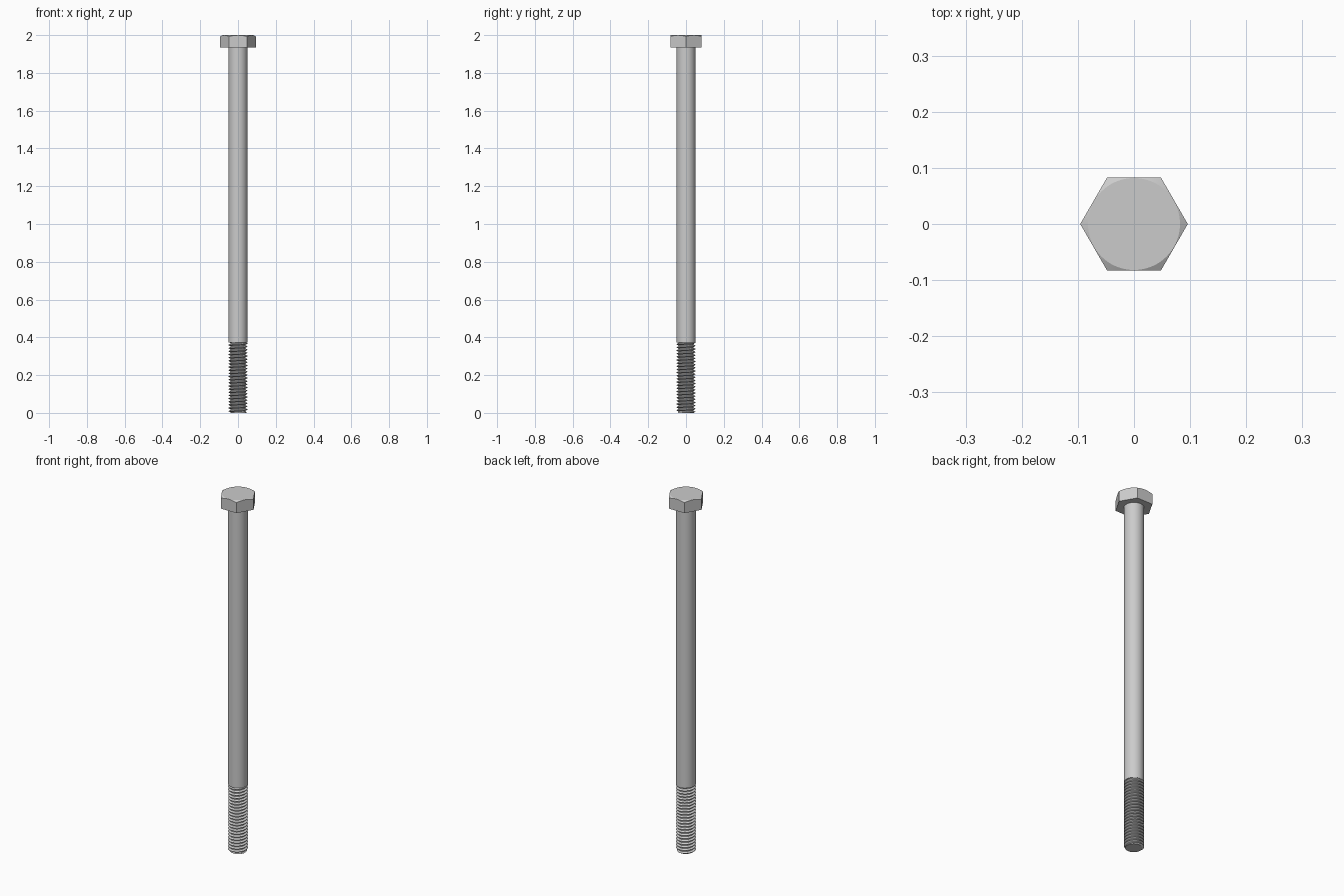
import bpy, bmesh, math

if "Cube" in bpy.data.objects:
    bpy.data.objects.remove(bpy.data.objects["Cube"])

TAU = 2 * math.pi
R = 0.05            # shank and thread crest radius
ROOT = 0.04         # thread root radius
PITCH = 1 / 60
THREAD_TOP = 0.375
HEAD_Z = 1.934
APOTHEM = 0.083


def finish(name, bm, angle):
    bmesh.ops.recalc_face_normals(bm, faces=bm.faces)
    me = bpy.data.meshes.new(name)
    bm.to_mesh(me)
    bm.free()
    ob = bpy.data.objects.new(name, me)
    bpy.context.collection.objects.link(ob)
    bpy.ops.object.select_all(action='DESELECT')
    ob.select_set(True)
    bpy.context.view_layer.objects.active = ob
    bpy.ops.object.shade_smooth_by_angle(angle=math.radians(angle))
    return ob


def stack_loops(name, loops, angle):
    """Bridge closed loops from bottom to top and cap both ends."""
    bm = bmesh.new()
    rings = [[bm.verts.new(p) for p in loop] for loop in loops]
    n = len(rings[0])
    for a, b in zip(rings, rings[1:]):
        for i in range(n):
            j = (i + 1) % n
            bm.faces.new((a[i], a[j], b[j], b[i]))
    bm.faces.new(rings[0][::-1])
    bm.faces.new(rings[-1])
    return finish(name, bm, angle)


def polar(r, t, z):
    return (r * math.cos(t), r * math.sin(t), z)


# Hexagonal head, its top corners cut by a 30 degree cone
bottom, edge, top = [], [], []
flat_r = APOTHEM - 0.001
for i in range(96):
    t = TAU * i / 96
    hex_r = APOTHEM / math.cos(t % (TAU / 6) - TAU / 12)
    bottom.append(polar(hex_r, t, HEAD_Z))
    edge.append(polar(hex_r, t, 2 - (hex_r - flat_r) * math.tan(math.radians(30))))
    top.append(polar(flat_r, t, 2))
stack_loops("hex_head", [bottom, edge, top], 25)

# Plain shank
stack_loops("shank", [[polar(R, TAU * i / 64, z) for i in range(64)]
                      for z in (THREAD_TOP - 0.002, HEAD_Z)], 30)

# Helical thread: a V profile swept round, then trimmed flat at both ends
STEPS = 48
profile = [(R, 0), (R, 1 / 8), (ROOT, 7 / 16), (ROOT, 11 / 16), (R, 1)]
bm = bmesh.new()
rows = []
for i in range(-2 * STEPS, 24 * STEPS + 1):
    t = TAU * i / STEPS
    row = []
    for r, f in profile:
        z = PITCH * (i / STEPS + f)
        r = min(r, 0.043 + max(z, 0))       # tapered tip
        row.append(bm.verts.new(polar(r, t, z)))
    rows.append(row)
for a, b in zip(rows, rows[1:]):
    for k in range(4):
        bm.faces.new((a[k], b[k], b[k + 1], a[k + 1]))
bmesh.ops.remove_doubles(bm, verts=bm.verts, dist=1e-5)
for z, side in ((0, -1), (THREAD_TOP, 1)):
    bmesh.ops.bisect_plane(bm, geom=bm.verts[:] + bm.edges[:] + bm.faces[:],
                           plane_co=(0, 0, z), plane_no=(0, 0, side), clear_outer=True)
bmesh.ops.holes_fill(bm, edges=[e for e in bm.edges if e.is_boundary], sides=0)
finish("thread", bm, 30)
